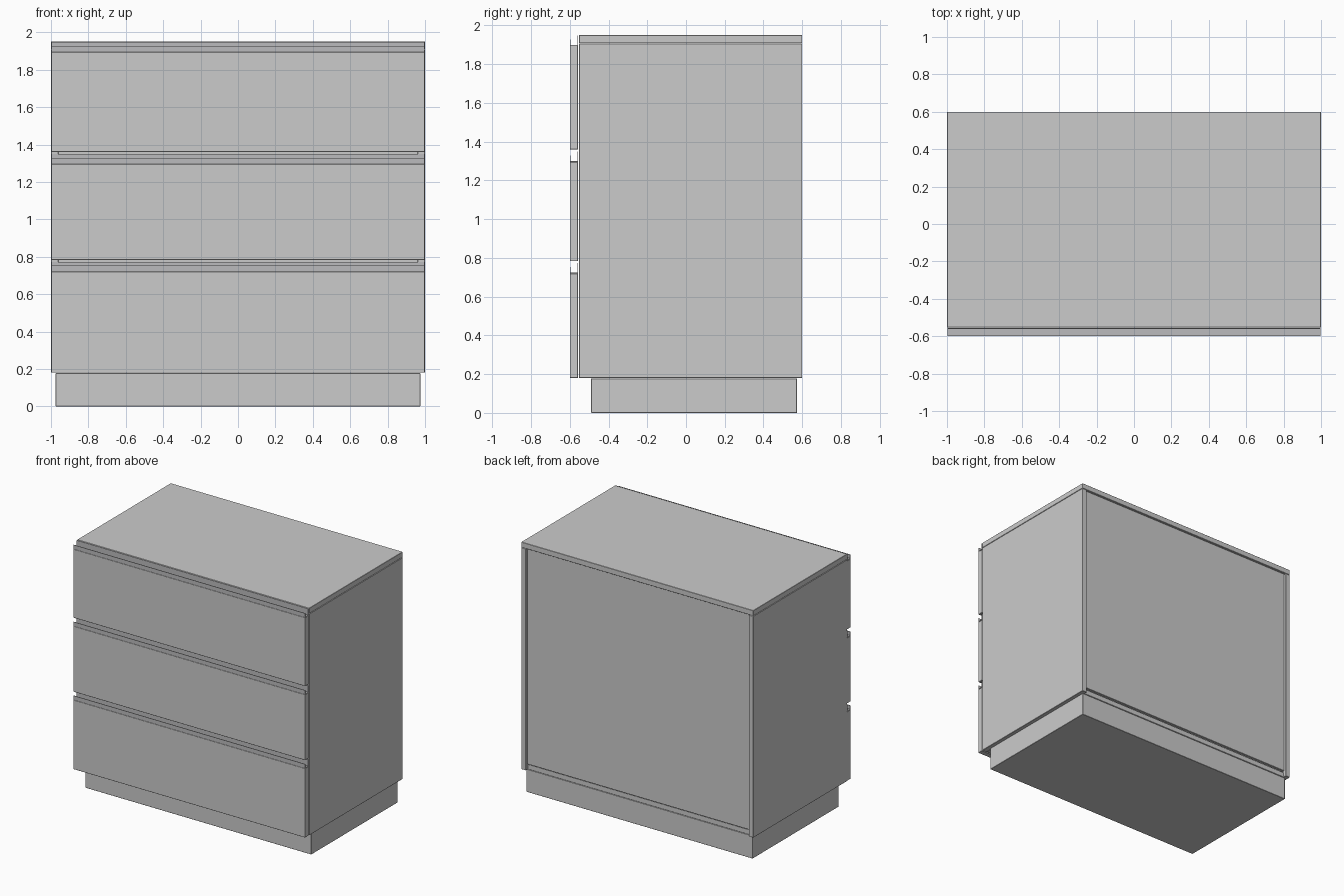
import bpy, bmesh

if "Cube" in bpy.data.objects:
    bpy.data.objects.remove(bpy.data.objects["Cube"])


def add_mesh(name, bm, bevel=0.0, mat=None):
    bmesh.ops.recalc_face_normals(bm, faces=bm.faces)
    mesh = bpy.data.meshes.new(name)
    bm.to_mesh(mesh)
    bm.free()
    obj = bpy.data.objects.new(name, mesh)
    bpy.context.collection.objects.link(obj)
    if mat:
        mesh.materials.append(mat)
    if bevel:
        mod = obj.modifiers.new("edge_bevel", 'BEVEL')
        mod.width = bevel
        mod.segments = 1
    return obj


def board(name, x, y, z, bevel=0.002):
    """Box panel from (min, max) pairs."""
    bm = bmesh.new()
    bmesh.ops.create_cube(bm, size=1)
    for v in bm.verts:
        v.co = [r[0] if c < 0 else r[1] for c, r in zip(v.co, (x, y, z))]
    return add_mesh(name, bm, bevel)


def extrude_x(name, profile, half_width, mat=None):
    """Sweep a (y, z) profile along x."""
    bm = bmesh.new()
    face = bm.faces.new([bm.verts.new((-half_width, y, z)) for y, z in profile])
    ext = bmesh.ops.extrude_face_region(bm, geom=[face])
    verts = [g for g in ext["geom"] if isinstance(g, bmesh.types.BMVert)]
    bmesh.ops.translate(bm, verts=verts, vec=(2 * half_width, 0, 0))
    return add_mesh(name, bm, mat=mat)


metal = bpy.data.materials.new("handle_metal")
metal.diffuse_color = (0.5, 0.5, 0.51, 1)
metal.use_nodes = True
metal.node_tree.nodes["Principled BSDF"].inputs["Base Color"].default_value = metal.diffuse_color

# Carcass
board("plinth", (-0.975, 0.975), (-0.49, 0.573), (0, 0.178))
for side, s in (("left", -1), ("right", 1)):
    board(side + "_side_panel", tuple(sorted((s * 0.96, s))), (-0.553, 0.6), (0.18, 1.906))
board("top_panel", (-1, 1), (-0.553, 0.6), (1.908, 1.95))
board("bottom_panel", (-0.96, 0.96), (-0.55, 0.575), (0.18, 0.22))
board("back_panel", (-0.957, 0.957), (0.565, 0.588), (0.226, 1.905))

# Drawer fronts, each with a U-shaped channel handle along its top
F, B, T = -0.6, -0.557, 0.004
drawers = (("lower", 0.18, 0.72), ("middle", 0.783, 1.295), ("upper", 1.36, 1.895))
for name, z0, z1 in drawers:
    board(name + "_drawer_front", (-0.998, 0.998), (F, B), (z0, z1))
    extrude_x(name + "_drawer_handle", [
        (F, z1), (B, z1), (B, z1 + 0.053), (B - T, z1 + 0.053),
        (B - T, z1 + T), (F + T, z1 + T), (F + T, z1 + 0.033), (F, z1 + 0.033)],
        0.998, metal)

# Rails behind the gaps between drawers
for name, z in (("lower_rail", 0.75), ("upper_rail", 1.327)):
    board(name, (-0.96, 0.96), (-0.545, -0.5), (z, z + 0.04), 0)
